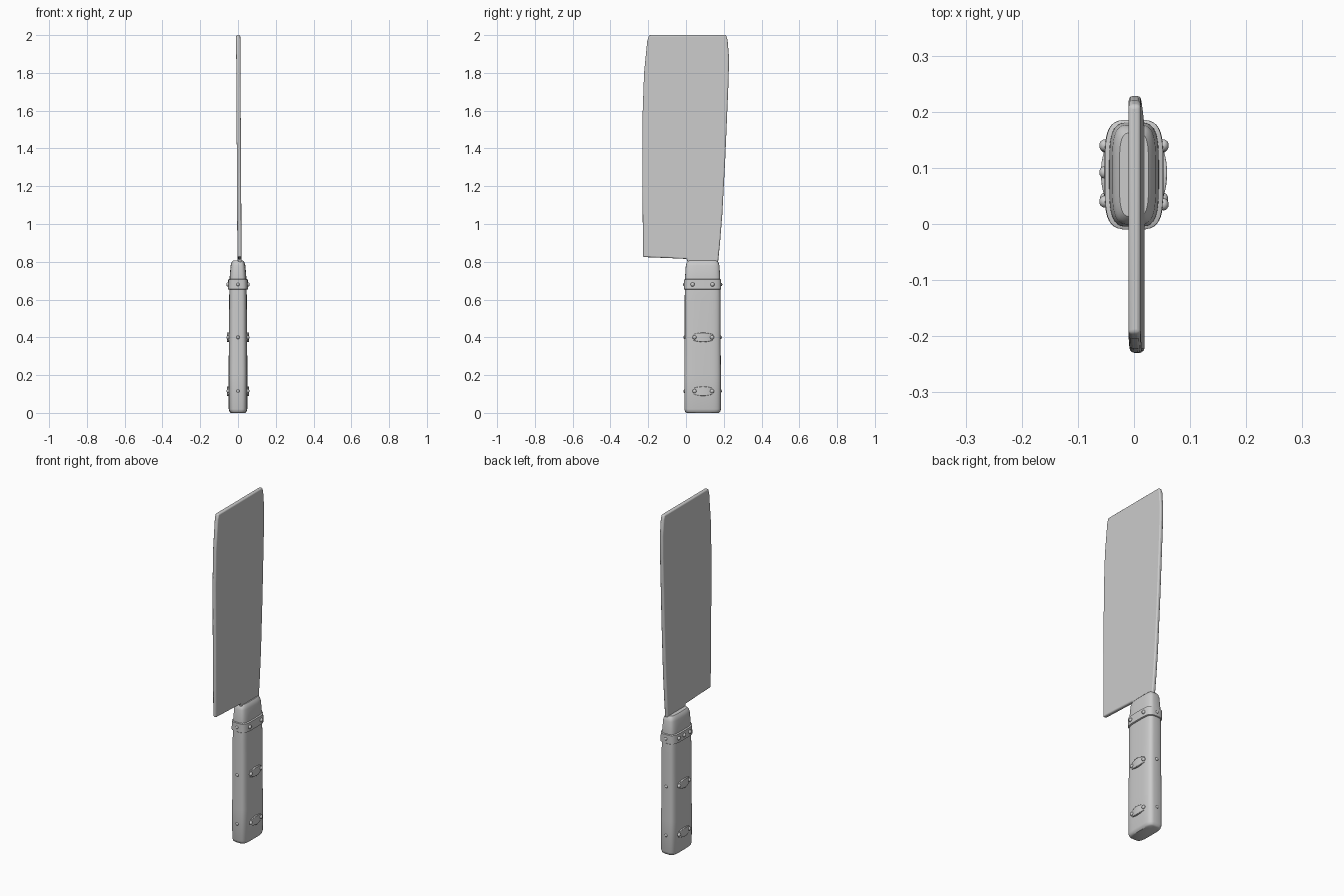
import bpy, bmesh, math
from mathutils import Vector

cube = bpy.data.objects.get("Cube")
if cube:
    bpy.data.objects.remove(cube, do_unlink=True)

grey = bpy.data.materials.new("plain grey")
grey.use_nodes = True
colour = (0.6, 0.6, 0.6, 1)
grey.diffuse_color = colour
grey.node_tree.nodes["Principled BSDF"].inputs["Base Color"].default_value = colour

MID_Y = 0.088  # centre line of the handle


def finish(name, bm, bevel=0, segments=3):
    bmesh.ops.recalc_face_normals(bm, faces=bm.faces)
    mesh = bpy.data.meshes.new(name)
    bm.to_mesh(mesh)
    bm.free()
    obj = bpy.data.objects.new(name, mesh)
    bpy.context.collection.objects.link(obj)
    mesh.materials.append(grey)
    if bevel:
        mod = obj.modifiers.new("Rounded edges", 'BEVEL')
        mod.width, mod.segments = bevel, segments
        mod.limit_method, mod.angle_limit = 'ANGLE', math.radians(40)
    bpy.ops.object.select_all(action='DESELECT')
    obj.select_set(True)
    bpy.context.view_layer.objects.active = obj
    bpy.ops.object.shade_smooth_by_angle(angle=math.radians(40))
    return obj


def oval(half_x, half_y, count=40, power=4):
    """Rounded rectangle as a superellipse."""
    pts = []
    for i in range(count):
        a = 2 * math.pi * i / count
        c, s = math.cos(a), math.sin(a)
        pts.append((math.copysign(abs(c) ** (2 / power), c) * half_x,
                    math.copysign(abs(s) ** (2 / power), s) * half_y))
    return pts


def loft(name, sections):
    """Skin a stack of rounded sections given as (z, half_x, half_y)."""
    bm = bmesh.new()
    rings = [[bm.verts.new((x, MID_Y + y, z)) for x, y in oval(hx, hy)]
             for z, hx, hy in sections]
    for low, high in zip(rings, rings[1:]):
        for i in range(len(low)):
            j = (i + 1) % len(low)
            bm.faces.new((low[i], low[j], high[j], high[i]))
    bm.faces.new(rings[0][::-1])
    bm.faces.new(rings[-1])
    return finish(name, bm)


# Blade: outline in the y-z plane, extruded, leaning slightly towards the base
outline = [(-0.228, 0.825), (-0.23, 1.2), (-0.229, 1.6), (-0.222, 1.8),
           (-0.205, 1.97), (-0.195, 2.0), (0.212, 2.0), (0.22, 1.975),
           (0.228, 1.88), (0.225, 1.75), (0.208, 1.35), (0.192, 1.05),
           (0.18, 0.9), (0.168, 0.78), (0.01, 0.78), (0.005, 0.815), (-0.1, 0.82)]
bm = bmesh.new()
face = bm.faces.new([bm.verts.new((-0.011, y, z)) for y, z in outline])
ext = bmesh.ops.extrude_face_region(bm, geom=[face])
for v in [g for g in ext["geom"] if isinstance(g, bmesh.types.BMVert)]:
    v.co.x += 0.022
for v in bm.verts:
    v.co.x += 0.001 + 0.007 * (2 - v.co.z) / 1.2
finish("blade", bm, bevel=0.007)

# Handle grip
loft("handle", [(0, 0.038, 0.085), (0.006, 0.045, 0.093), (0.02, 0.049, 0.097),
                (0.2, 0.05, 0.097), (0.4, 0.048, 0.095), (0.6, 0.047, 0.095),
                (0.72, 0.044, 0.093), (0.78, 0.039, 0.089), (0.797, 0.034, 0.084),
                (0.807, 0.026, 0.075)])

# Collar wrapped around the top of the handle
loft("collar_band", [(0.652, 0.047, 0.094), (0.655, 0.053, 0.098),
                     (0.705, 0.052, 0.098), (0.708, 0.046, 0.093)])


def rivet(name, location, normal, radius=0.011):
    bm = bmesh.new()
    bmesh.ops.create_uvsphere(bm, u_segments=14, v_segments=8, radius=radius)
    rot = Vector(normal).to_track_quat('Z', 'Y')
    for v in bm.verts:
        v.co.z *= 0.8
        v.co = rot @ v.co + Vector(location)
    finish(name, bm)


def strap(name, side, z):
    """Curved plate bowed out from one side of the handle."""
    bm = bmesh.new()
    steps, rows = 10, []
    for i in range(steps + 1):
        t = i / steps
        y = MID_Y - 0.05 + 0.105 * t
        out = 0.046 + 0.013 * math.sin(math.pi * t) ** 0.6
        h = 0.016 + 0.009 * math.sin(math.pi * t)
        rows.append([bm.verts.new((side * x, y, z + dz)) for x, dz in
                     ((0.042, -h), (out, -h), (out, h), (0.042, h))])
    for a, b in zip(rows, rows[1:]):
        for i in range(4):
            j = (i + 1) % 4
            bm.faces.new((a[i], a[j], b[j], b[i]))
    bm.faces.new(rows[0])
    bm.faces.new(rows[-1])
    finish(name, bm, bevel=0.004, segments=2)


# Straps and rivets on both flat sides
for label, side in (("left", 1), ("right", -1)):
    for level, z in (("lower", 0.115), ("middle", 0.4)):
        strap(f"{level}_{label}_strap", side, z)
        for n, y in enumerate((0.045, 0.138)):
            rivet(f"{level}_{label}_rivet_{n + 1}", (side * 0.052, y, z), (side, 0, 0))
    spots = (0.035, 0.14) if side > 0 else (0.04, 0.092, 0.14)
    for n, y in enumerate(spots):
        rivet(f"collar_{label}_rivet_{n + 1}", (side * 0.053, y, 0.68), (side, 0, 0))

# Rivets along the narrow front and back edges
for label, side in (("front", -1), ("back", 1)):
    for n, z in enumerate((0.115, 0.4, 0.68)):
        depth = 0.097 if z > 0.6 else 0.095
        rivet(f"{label}_edge_rivet_{n + 1}", (0, MID_Y + side * depth, z),
              (0, side, 0), 0.009)
